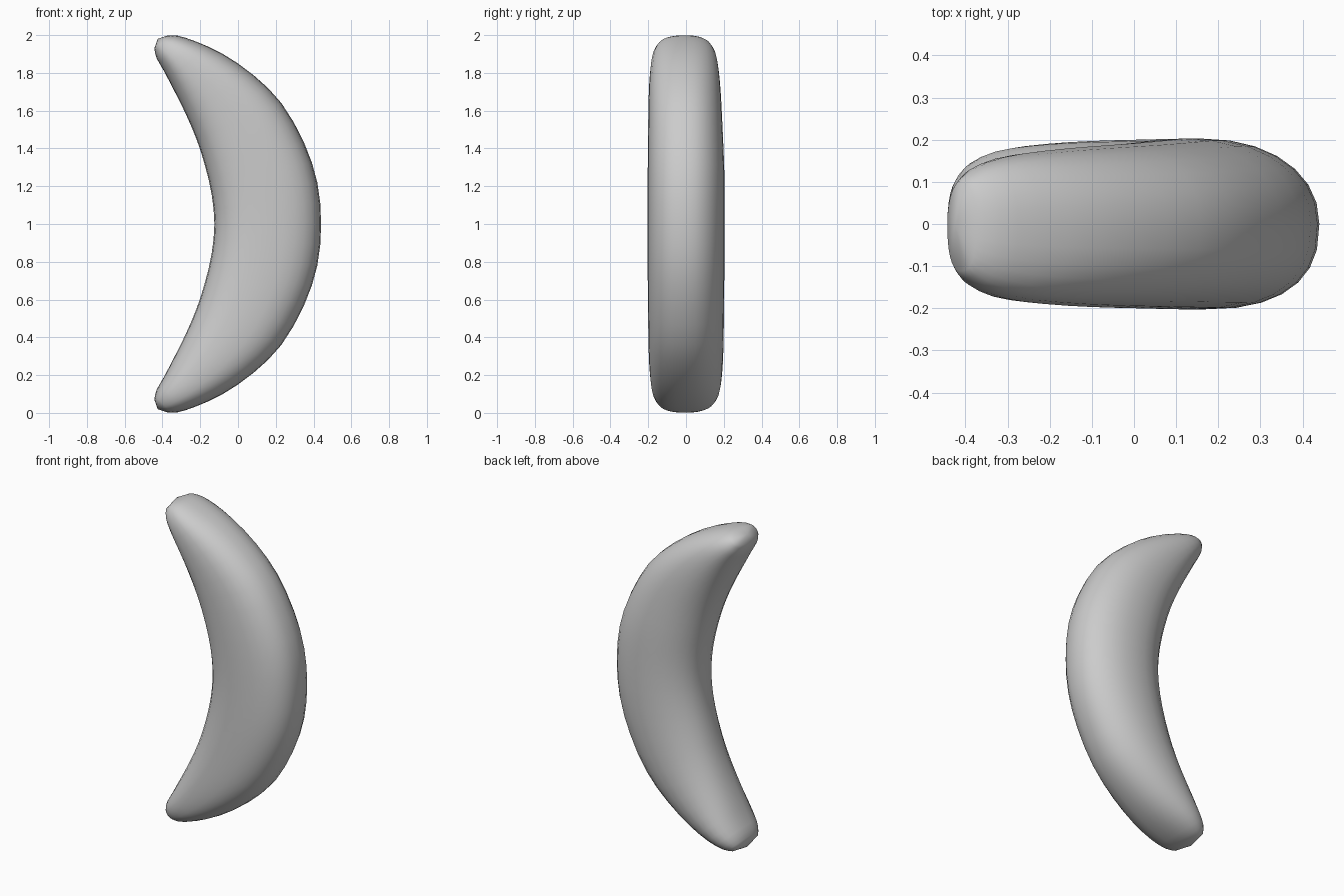
import bpy, bmesh, math

if "Cube" in bpy.data.objects:
    bpy.data.objects.remove(bpy.data.objects["Cube"])

# Upper-half stations: outer x, outer z, inner x, inner z, half width in y
half = [
    (0.44, 1.00, -0.125, 1.00, 0.203),
    (0.42, 1.22, -0.14, 1.16, 0.203),
    (0.35, 1.43, -0.175, 1.31, 0.202),
    (0.23, 1.64, -0.22, 1.45, 0.20),
    (0.08, 1.79, -0.28, 1.59, 0.197),
    (-0.08, 1.90, -0.34, 1.71, 0.19),
    (-0.22, 1.965, -0.395, 1.815, 0.176),
    (-0.32, 1.997, -0.432, 1.88, 0.147),
    (-0.375, 1.997, -0.443, 1.93, 0.112),
]
TIP = (-0.425, 1.98)
SEG = 28


def flip(s):
    return (s[0], 2 - s[1], s[2], 2 - s[3], s[4])


def catmull(p, t):
    a, b, c, d = p
    return tuple(0.5 * (2 * q + (r - o) * t + (2 * o - 5 * q + 4 * r - s) * t * t
                 + (3 * q - o - 3 * r + s) * t ** 3) for o, q, r, s in zip(a, b, c, d))


# Full run of stations from bottom tip to top tip, with one extra in between
key = [flip(s) for s in half[:0:-1]] + half
stations = []
for i in range(len(key) - 1):
    p = [key[max(i - 1, 0)], key[i], key[i + 1], key[min(i + 2, len(key) - 1)]]
    stations += [key[i], catmull(p, 0.5)]
stations.append(key[-1])

# Rounded cross-section, a little squarer on the front side
bm = bmesh.new()
rings = []
for ox, oz, ix, iz, w in stations:
    ring = []
    cx, cz = (ox + ix) / 2, (oz + iz) / 2
    top = min(1, max(0, (cz - 1.3) / 0.6))
    for k in range(SEG):
        a = 2 * math.pi * k / SEG
        c, s = math.cos(a), math.sin(a)
        n = 2.15 if s > 0 else 2.5
        u = math.copysign(abs(c) ** (2 / n), c)
        v = math.copysign(abs(s) ** (2 / n), s)
        y = w * v * (1 - 0.1 * top if s > 0 else 1)
        ring.append(bm.verts.new((cx + u * (ox - ix) / 2, y, cz + u * (oz - iz) / 2)))
    rings.append(ring)
for r0, r1 in zip(rings, rings[1:]):
    for k in range(SEG):
        j = (k + 1) % SEG
        bm.faces.new((r0[k], r0[j], r1[j], r1[k]))

# Rounded tips
for ring, z in ((rings[0], 2 - TIP[1]), (rings[-1], TIP[1])):
    tip = bm.verts.new((TIP[0], 0, z))
    for k in range(SEG):
        bm.faces.new((ring[k], ring[(k + 1) % SEG], tip))
bmesh.ops.recalc_face_normals(bm, faces=bm.faces)
for f in bm.faces:
    f.smooth = True

mesh = bpy.data.meshes.new("crescent_body")
bm.to_mesh(mesh)
bm.free()
bpy.context.collection.objects.link(bpy.data.objects.new("crescent_body", mesh))
